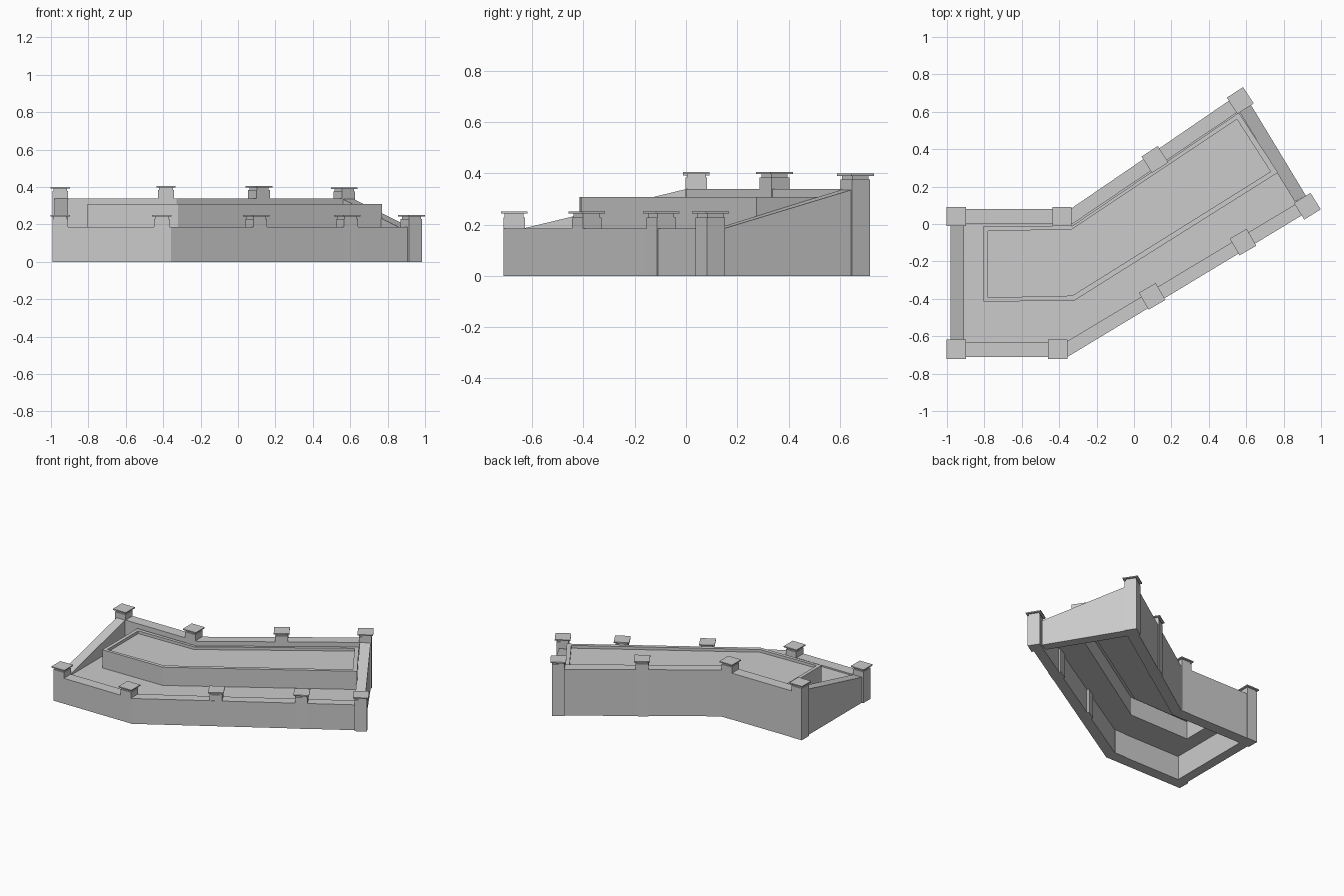
import bpy, bmesh, math
from mathutils import Matrix

if "Cube" in bpy.data.objects:
    bpy.data.objects.remove(bpy.data.objects["Cube"])


def make_object(name, bm):
    bmesh.ops.recalc_face_normals(bm, faces=bm.faces)
    mesh = bpy.data.meshes.new(name)
    bm.to_mesh(mesh)
    bm.free()
    obj = bpy.data.objects.new(name, mesh)
    bpy.context.collection.objects.link(obj)
    return obj


def wall(name, outer, inner, heights):
    """Solid wall swept along paired outer / inner plan points."""
    bm = bmesh.new()
    sections = []
    for (ox, oy), (ix, iy), h in zip(outer, inner, heights):
        sections.append([bm.verts.new(p) for p in
                         ((ox, oy, 0), (ox, oy, h), (ix, iy, h), (ix, iy, 0))])
    for a, b in zip(sections, sections[1:]):
        for i in range(4):
            j = (i + 1) % 4
            bm.faces.new((a[i], a[j], b[j], b[i]))
    bm.faces.new(sections[0])
    bm.faces.new(sections[-1][::-1])
    return make_object(name, bm)


def post(name, x, y, top, degrees):
    """Square shaft, narrower neck and thin overhanging cap."""
    bm = bmesh.new()
    for w, z0, z1 in ((0.084, 0, top - 0.022), (0.074, top - 0.022, top - 0.008),
                      (0.104, top - 0.008, top)):
        m = (Matrix.Translation((x, y, (z0 + z1) / 2))
             @ Matrix.Rotation(math.radians(degrees), 4, 'Z')
             @ Matrix.Diagonal((w, w, z1 - z0, 1)))
        bmesh.ops.create_cube(bm, size=1, matrix=m)
    return make_object(name, bm)


# Perimeter walls: low front, high back, sloping ends
LOW, HIGH = 0.185, 0.338
wall("front_wall", [(-0.98, -0.712), (-0.358, -0.712), (0.93, 0.066)],
     [(-0.98, -0.632), (-0.366, -0.632), (0.89, 0.122)], [LOW] * 3)
wall("back_wall", [(-0.98, 0.08), (-0.34, 0.08), (0.56, 0.695)],
     [(-0.98, 0.0), (-0.33, 0.0), (0.565, 0.605)], [HIGH] * 3)
wall("left_end_wall", [(-0.98, -0.633), (-0.98, 0.0)],
     [(-0.91, -0.633), (-0.91, 0.0)], [LOW, HIGH])
wall("right_end_wall", [(0.92, 0.15), (0.62, 0.645)],
     [(0.86, 0.12), (0.56, 0.605)], [LOW, 0.335])

# Terrace floor and raised bed: one stepped shell, open underneath
floor_edge = [(-0.95, -0.67), (-0.36, -0.67), (0.90, 0.09),
              (0.58, 0.63), (-0.335, 0.03), (-0.95, 0.03)]
bed_outer = [(-0.805, -0.415), (-0.32, -0.41), (0.77, 0.275),
             (0.56, 0.595), (-0.33, -0.01), (-0.805, -0.01)]
bed_inner = [(-0.78, -0.393), (-0.33, -0.383), (0.73, 0.28),
             (0.55, 0.56), (-0.335, -0.03), (-0.78, -0.037)]
bm = bmesh.new()
rings = [[bm.verts.new((x, y, z)) for x, y in pts] for pts, z in
         ((floor_edge, 0.175), (bed_outer, 0.175), (bed_outer, 0.308),
          (bed_inner, 0.308), (bed_inner, 0.288))]
for a, b in zip(rings, rings[1:]):
    for i in range(6):
        j = (i + 1) % 6
        bm.faces.new((a[i], a[j], b[j], b[i]))
bm.faces.new(rings[-1])
make_object("floor_and_raised_bed", bm)

# Posts along both long walls
back = [(-0.95, 0.04, 0.40, 0), (-0.385, 0.04, 0.405, 0),
        (0.112, 0.345, 0.405, 33), (0.568, 0.66, 0.398, 33)]
front = [(-0.95, -0.67, 0.25, 0), (-0.408, -0.67, 0.25, 0),
         (0.097, -0.387, 0.25, 30), (0.583, -0.097, 0.25, 30),
         (0.927, 0.095, 0.25, 32)]
for side, posts in (("back", back), ("front", front)):
    for n, (x, y, top, deg) in enumerate(posts, 1):
        post(f"{side}_post_{n}", x, y, top, deg)
